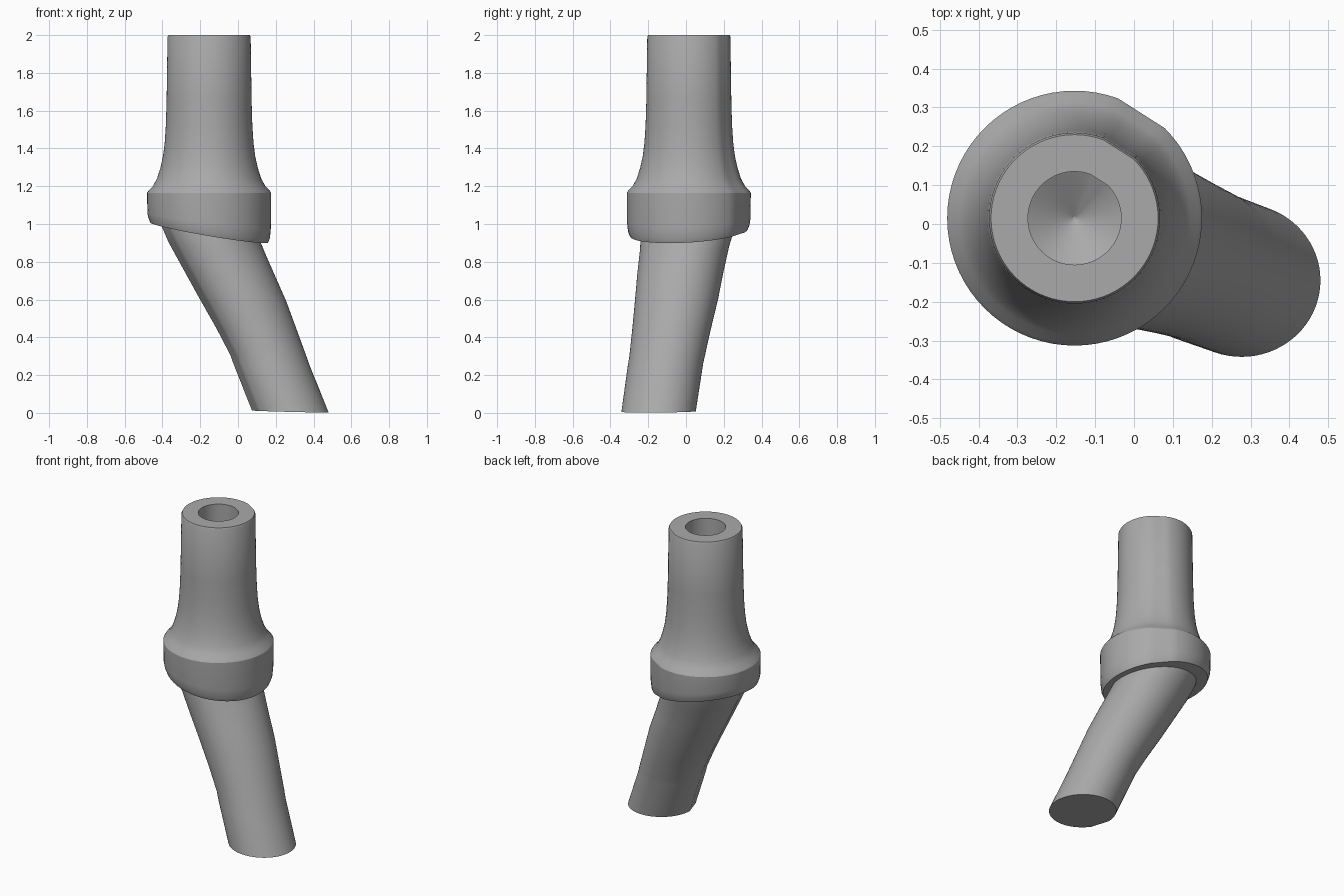
import bpy, bmesh
from math import cos, sin, radians, tau

cube = bpy.data.objects.get("Cube")
if cube:
    bpy.data.objects.remove(cube, do_unlink=True)

SIDES = 72
AXIS = (-0.153, 0.015)      # axis of the upright post
SLOPE = (-0.17, 0.06)       # slope of the collar underside

grey = bpy.data.materials.new("satin_grey")
grey.use_nodes = True
grey.diffuse_color = (0.4, 0.4, 0.4, 1)
grey.node_tree.nodes["Principled BSDF"].inputs["Base Color"].default_value = (0.4, 0.4, 0.4, 1)


def ring(bm, centre, z, rx, ry, tilt, flat):
    """Elliptical ring on a sloped plane, with one flat between two angles."""
    mid, half = radians(sum(flat) / 2), radians((flat[1] - flat[0]) / 2)
    verts = []
    for i in range(SIDES):
        a = tau * i / SIDES
        k = cos(half) / cos(a - mid) if abs(a - mid) < half else 1
        dx, dy = k * rx * cos(a), k * ry * sin(a)
        height = z + tilt * (SLOPE[0] * dx + SLOPE[1] * dy)
        verts.append(bm.verts.new((centre[0] + dx, centre[1] + dy, height)))
    return verts


def loft(name, sections):
    """Skin a chain of rings and close both ends."""
    bm = bmesh.new()
    rings = [ring(bm, *s) for s in sections]
    for low, high in zip(rings, rings[1:]):
        for i in range(SIDES):
            j = (i + 1) % SIDES
            bm.faces.new((low[i], low[j], high[j], high[i]))
    bm.faces.new(rings[0])
    bm.faces.new(rings[-1])
    bmesh.ops.recalc_face_normals(bm, faces=bm.faces)
    mesh = bpy.data.meshes.new(name)
    bm.to_mesh(mesh)
    bm.free()
    mesh.materials.append(grey)
    obj = bpy.data.objects.new(name, mesh)
    bpy.context.collection.objects.link(obj)
    bpy.ops.object.select_all(action='DESELECT')
    obj.select_set(True)
    bpy.context.view_layer.objects.active = obj
    bpy.ops.object.shade_smooth_by_angle(angle=radians(30))


# Post with flared foot, sloped collar and blind bore: (radius, height, tilt)
post_profile = [
    (0.25, 0.955, 1), (0.312, 0.955, 1), (0.322, 0.98, 1), (0.327, 1.02, 0.7),
    (0.328, 1.165, 0), (0.32, 1.178, 0), (0.298, 1.2, 0), (0.276, 1.24, 0),
    (0.257, 1.3, 0), (0.244, 1.36, 0), (0.235, 1.43, 0), (0.229, 1.52, 0),
    (0.225, 1.65, 0), (0.22, 1.99, 0), (0.215, 2.0, 0),
    (0.12, 2.0, 0), (0.12, 1.6, 0), (0.06, 1.565, 0), (0.004, 1.53, 0),
]
loft("post_and_collar", [(AXIS, z, r, r, t, (45, 70)) for r, z, t in post_profile])

# Slanted leg: (centre, height, x radius, y radius, tilt)
leg_sections = [
    ((-0.15, 0.01), 0.97, 0.26, 0.245, 1),
    ((-0.14, 0.005), 0.94, 0.263, 0.245, 1),
    ((-0.11, -0.008), 0.87, 0.256, 0.236, 0.7),
    ((-0.045, -0.03), 0.74, 0.242, 0.228, 0.4),
    ((0.025, -0.05), 0.6, 0.23, 0.22, 0.2),
    ((0.1, -0.077), 0.44, 0.213, 0.208, 0.15),
    ((0.162, -0.1), 0.3, 0.202, 0.2, 0.15),
    ((0.176, -0.108), 0.26, 0.202, 0.199, 0.15),
    ((0.277, -0.145), 0.007, 0.203, 0.197, 0.15),
]
loft("slanted_leg", [s + ((180, 215),) for s in leg_sections])
